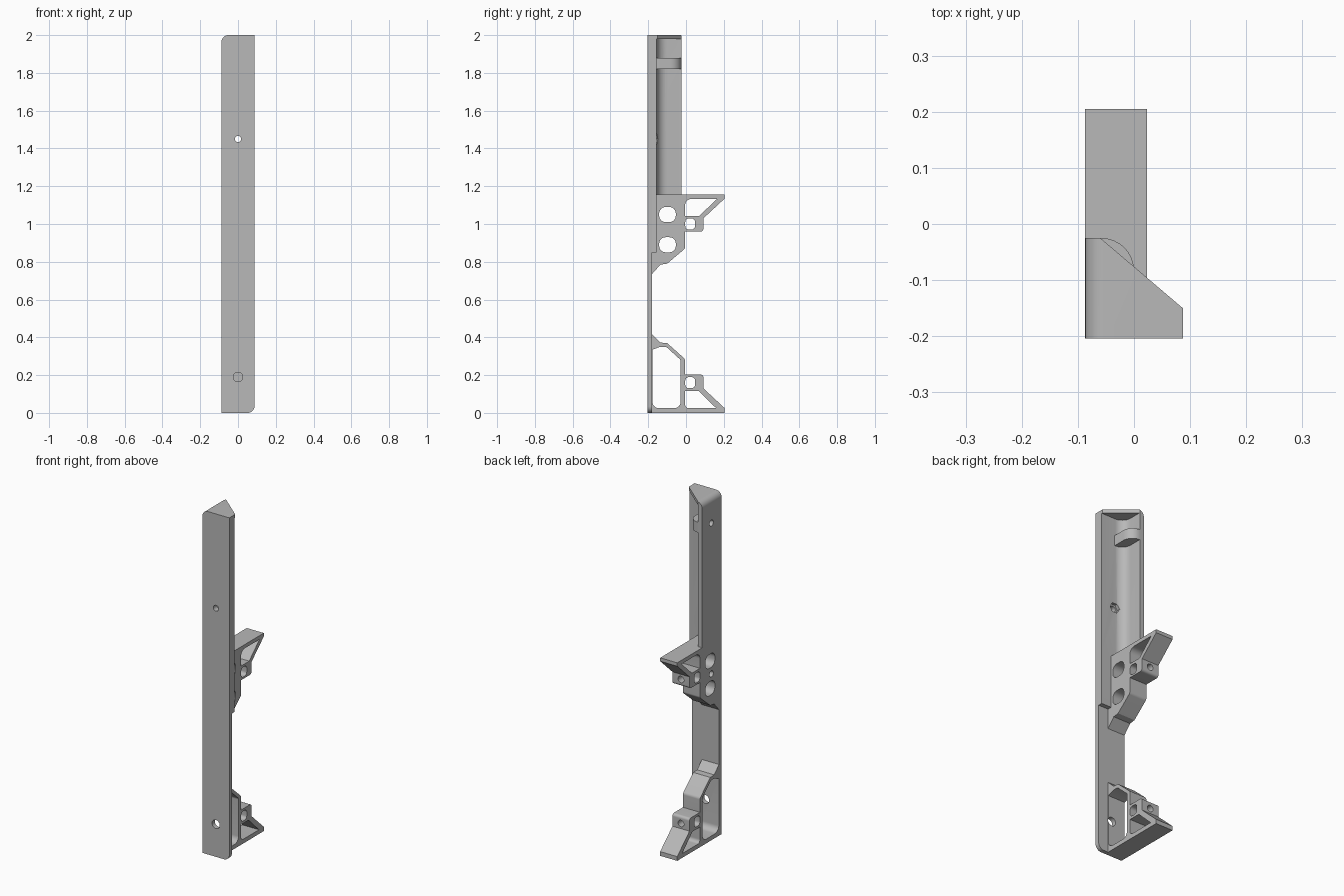
import bpy, bmesh, math
from mathutils import Vector

if "Cube" in bpy.data.objects:
    bpy.data.objects.remove(bpy.data.objects["Cube"], do_unlink=True)

GREY = (0.48, 0.48, 0.48, 1)
grey = bpy.data.materials.new("grey_plastic")
grey.use_nodes = True
grey.diffuse_color = GREY
grey.node_tree.nodes["Principled BSDF"].inputs["Base Color"].default_value = GREY

LEFT, RIGHT, INNER = -0.087, 0.087, 0.023     # side edges of rail and brackets
FRONT, PLATE, LIP = -0.204, -0.18, -0.155     # depths of the front wall


def rounded(points, steps=8):
    """Replace each corner (u, v, radius) by a tangent arc."""
    out = []
    for i, p in enumerate(points):
        c = Vector(p[:2])
        if len(p) < 3:
            out.append(c)
            continue
        a = (Vector(points[i - 1][:2]) - c).normalized()
        b = (Vector(points[(i + 1) % len(points)][:2]) - c).normalized()
        half = a.angle(b) / 2
        centre = c + (a + b).normalized() * p[2] / math.sin(half)
        start = c + a * p[2] / math.tan(half) - centre
        end = c + b * p[2] / math.tan(half) - centre
        sweep = math.atan2(start.x * end.y - start.y * end.x, start.dot(end))
        for k in range(steps + 1):
            t = sweep * k / steps
            out.append(centre + Vector((start.x * math.cos(t) - start.y * math.sin(t),
                                        start.x * math.sin(t) + start.y * math.cos(t))))
    return out


def prism(name, points, axis, lo, hi):
    """Extrude a 2D outline along an axis from lo to hi."""
    place = {"X": lambda p, w: (w, p.x, p.y),
             "Y": lambda p, w: (p.x, w, p.y),
             "Z": lambda p, w: (p.x, p.y, w)}[axis]
    bm = bmesh.new()
    face = bm.faces.new([bm.verts.new(place(p, lo)) for p in rounded(points)])
    ext = bmesh.ops.extrude_face_region(bm, geom=[face])
    shift = Vector(place(Vector((0, 0)), hi - lo))
    bmesh.ops.translate(bm, vec=shift, verts=[v for v in ext["geom"] if isinstance(v, bmesh.types.BMVert)])
    bmesh.ops.recalc_face_normals(bm, faces=bm.faces)
    mesh = bpy.data.meshes.new(name)
    bm.to_mesh(mesh)
    bm.free()
    mesh.materials.append(grey)
    obj = bpy.data.objects.new(name, mesh)
    bpy.context.collection.objects.link(obj)
    return obj


def box(u, v, w, h, r):
    return [(u + sx * w / 2, v + sy * h / 2, r) for sx, sy in ((-1, -1), (1, -1), (1, 1), (-1, 1))]


def circle(u, v, r, sides=24):
    return [(u + r * math.cos(math.tau * k / sides), v + r * math.sin(math.tau * k / sides))
            for k in range(sides)]


def combine(obj, operation, points, axis, lo, hi):
    """Apply a boolean with a temporary prism."""
    tool = prism("cutter", points, axis, lo, hi)
    tool.hide_render = True
    mod = obj.modifiers.new("cut", "BOOLEAN")
    mod.operation, mod.solver, mod.object = operation, "EXACT", tool
    bpy.context.view_layer.objects.active = obj
    bpy.ops.object.modifier_apply(modifier=mod.name)
    bpy.data.objects.remove(tool, do_unlink=True)


def cut(obj, *args):
    combine(obj, "DIFFERENCE", *args)


# Front plate, with two opposite corners rounded
outline = [(LEFT, 0), (RIGHT, 0, 0.035), (RIGHT, 2), (LEFT, 2, 0.035)]
front_plate = prism("front_plate", outline, "Y", FRONT, PLATE)

# Upper channel: wedge-shaped plan, hollowed under a top cap
upper_channel = prism("upper_channel", [(-0.1, PLATE), (0.1, PLATE), (0.1, -0.161),
                                        (-0.06, -0.025), (-0.1, -0.025)], "Z", 0.85, 2.05)
combine(upper_channel, "INTERSECT", outline, "Y", -0.3, 0.1)
cut(upper_channel, [(-0.06, 0.1), (-0.06, LIP, 0.055), (0.2, LIP), (0.2, 0.1)], "Z", 1.155, 1.98)
cut(upper_channel, [(-0.2, 0.1), (-0.2, LIP), (0.2, LIP), (0.2, 0.1)], "Z", 0.8, 1.155)

# Rounded rib inside the channel, with a pin hole from the side
channel_rib = prism("channel_rib", [(-0.06, LIP), (0, LIP), (0, -0.025, 0.058), (-0.06, -0.025)],
                    "Z", 1.82, 1.88)
for part in (upper_channel, channel_rib):
    cut(part, circle(-0.11, 1.85, 0.018), "X", -0.1, -0.04)

# Upper bracket: web block, arm, strut and shelf
upper_bracket = prism("upper_bracket", [
    (PLATE, 0.735), (-0.135, 0.785), (-0.1, 0.79), (-0.005, 0.87, 0.02), (-0.005, 0.96),
    (0.092, 0.96, 0.015), (0.092, 1.03), (0.205, 1.135), (0.205, 1.155),
    (LIP, 1.155), (LIP, 0.85), (PLATE, 0.85)], "X", LEFT, INNER)
cut(upper_bracket, [(-0.005, 1.043), (0.07, 1.043), (0.165, 1.133), (-0.005, 1.133, 0.035)], "X", -0.2, 0.2)
for z in (0.89, 1.05):
    cut(upper_bracket, box(-0.098, z, 0.088, 0.08, 0.034), "X", -0.2, 0.2)
cut(upper_bracket, circle(-0.11, 0.97, 0.018), "X", -0.1, -0.04)

# Lower bracket: open frame, arm, strut and foot
lower_bracket = prism("lower_bracket", [
    (PLATE, 0), (0.205, 0), (0.205, 0.025), (0.092, 0.13), (0.092, 0.203, 0.015),
    (-0.005, 0.203), (-0.005, 0.285, 0.02), (-0.1, 0.37), (-0.135, 0.372), (PLATE, 0.415)],
    "X", LEFT, INNER)
cut(lower_bracket, [(-0.178, 0.025, 0.035), (-0.028, 0.025, 0.035), (-0.028, 0.28, 0.02),
                    (-0.105, 0.35), (-0.135, 0.35), (-0.178, 0.335)], "X", -0.2, 0.2)
cut(lower_bracket, [(-0.005, 0.025, 0.02), (0.16, 0.025), (0.065, 0.117), (-0.005, 0.117)], "X", -0.2, 0.2)

# Arm openings: a window across and a screw hole from the back
for bracket, z in ((upper_bracket, 1.0), (lower_bracket, 0.16)):
    cut(bracket, box(0.022, z, 0.052, 0.058, 0.018), "X", -0.2, 0.2)
    cut(bracket, circle(-0.032, z, 0.019), "Y", 0.03, 0.3)

# Mounting holes through the front wall, one with a hexagonal pocket behind
for part in (front_plate, upper_channel):
    cut(part, circle(0, 1.45, 0.017), "Y", -0.3, 0)
cut(upper_channel, circle(0, 1.45, 0.03, 6), "Y", -0.17, 0)
for part in (front_plate, lower_bracket):
    cut(part, circle(0, 0.19, 0.025), "Y", -0.3, -0.1)

# Smooth the rounded surfaces, keep the edges sharp
for part in (front_plate, upper_channel, channel_rib, upper_bracket, lower_bracket):
    bpy.ops.object.select_all(action="DESELECT")
    part.select_set(True)
    bpy.context.view_layer.objects.active = part
    bpy.ops.object.shade_smooth_by_angle(angle=math.radians(30))
